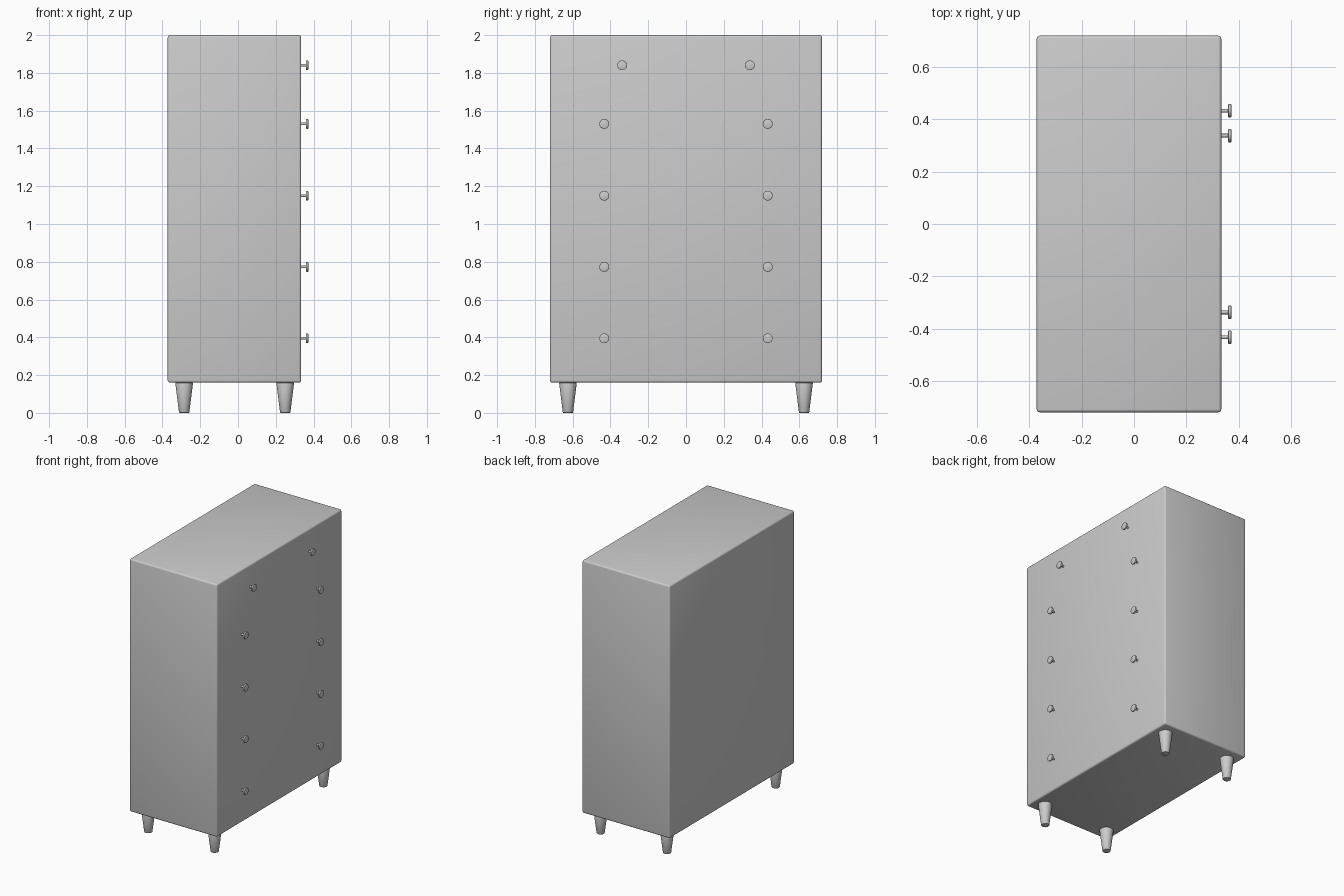
import bpy
from math import pi, radians

default = bpy.data.objects.get("Cube")
if default:
    bpy.data.objects.remove(default, do_unlink=True)

grey = bpy.data.materials.new("plain grey")
grey.use_nodes = True
grey.diffuse_color = (0.6, 0.6, 0.6, 1)
grey.node_tree.nodes["Principled BSDF"].inputs["Base Color"].default_value = (0.6, 0.6, 0.6, 1)


def finish(name, bevel=0, segments=2):
    """Name, colour, round and smooth the active object."""
    obj = bpy.context.object
    obj.name = name
    obj.data.materials.append(grey)
    bpy.ops.object.transform_apply(location=False, rotation=True, scale=True)
    if bevel:
        mod = obj.modifiers.new("rounded edges", 'BEVEL')
        mod.width = bevel
        mod.segments = segments
        mod.limit_method = 'ANGLE'
        mod.angle_limit = radians(40)
        bpy.ops.object.modifier_apply(modifier=mod.name)
    bpy.ops.object.shade_smooth_by_angle(angle=radians(40))
    return obj


def rod(name, x0, x1, y, z, radius, bevel=0):
    """Cylinder lying along x."""
    bpy.ops.mesh.primitive_cylinder_add(vertices=24, radius=radius, depth=x1 - x0,
                                        location=((x0 + x1) / 2, y, z),
                                        rotation=(0, pi / 2, 0))
    return finish(name, bevel)


# Cabinet body
bottom, top = 0.16, 2.0
back, face = -0.372, 0.334
bpy.ops.mesh.primitive_cube_add(size=1, location=((back + face) / 2, 0, (bottom + top) / 2))
bpy.context.object.scale = (face - back, 1.44, top - bottom)
finish("cabinet_body", 0.012, 3)

# Tapered legs
for x, row in ((-0.285, "back"), (0.25, "front")):
    for y, side in ((-0.625, "a"), (0.625, "b")):
        bpy.ops.mesh.primitive_cone_add(vertices=32, radius1=0.027, radius2=0.047,
                                        depth=bottom, location=(x, y, bottom / 2))
        finish(f"{row}_leg_{side}", 0.003)

# Drawer knobs: a thin stem with a flat round cap
rows = [(0.338, 1.84)] + [(0.433, z) for z in (1.53, 1.15, 0.773, 0.395)]
for i, (offset, z) in enumerate(rows):
    for sign, side in ((-1, "a"), (1, "b")):
        y = sign * offset
        rod(f"knob_stem_{i}_{side}", face - 0.01, 0.362, y, z, 0.007)
        rod(f"knob_cap_{i}_{side}", 0.36, 0.372, y, z, 0.026, 0.003)
